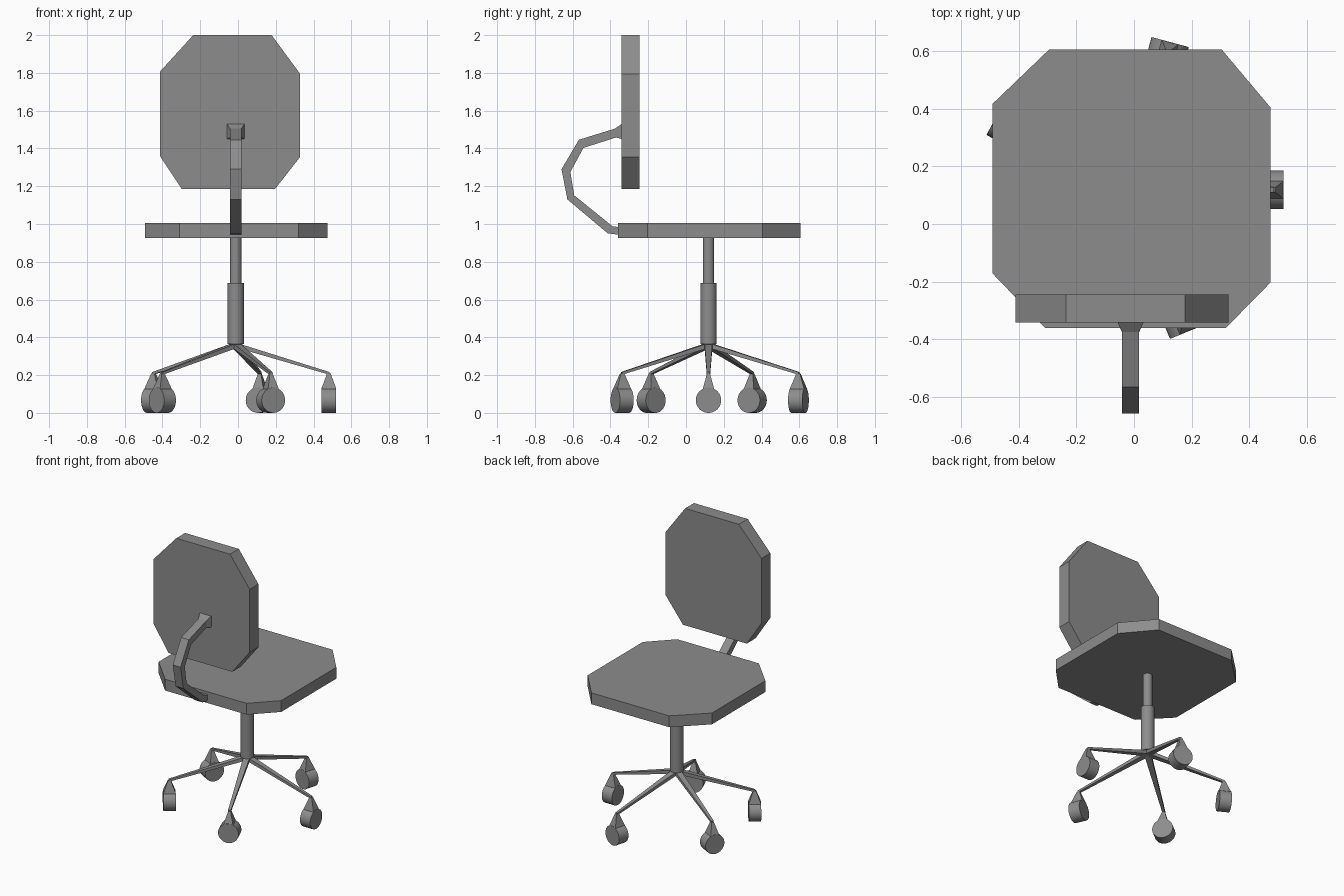
import bpy, bmesh, math
from mathutils import Matrix

if "Cube" in bpy.data.objects:
    bpy.data.objects.remove(bpy.data.objects["Cube"])

CX, CY = -0.012, 0.119  # column axis
grey = bpy.data.materials.new("dark_grey")
grey.diffuse_color = (.265, .265, .265, 1)
grey.use_nodes = True
grey.node_tree.nodes["Principled BSDF"].inputs["Base Color"].default_value = grey.diffuse_color


def loft(name, rings, smooth=False):
    """Closed solid joining a sequence of equal-sized vertex rings."""
    bm = bmesh.new()
    loops = [[bm.verts.new(p) for p in r] for r in rings]
    n = len(loops[0])
    for a, b in zip(loops, loops[1:]):
        for i in range(n):
            j = (i + 1) % n
            bm.faces.new((a[i], a[j], b[j], b[i])).smooth = smooth
    bm.faces.new(loops[0][::-1])
    bm.faces.new(loops[-1])
    bmesh.ops.recalc_face_normals(bm, faces=bm.faces)
    for e in bm.edges:
        e.smooth = e.calc_face_angle(0) < math.radians(30)
    me = bpy.data.meshes.new(name)
    bm.to_mesh(me)
    bm.free()
    me.materials.append(grey)
    ob = bpy.data.objects.new(name, me)
    bpy.context.collection.objects.link(ob)
    return ob


def circle(r, n=32):
    return [(r * math.cos(2 * math.pi * i / n),
             r * math.sin(2 * math.pi * i / n)) for i in range(n)]


def rect(hx, hy):
    return [(-hx, -hy), (hx, -hy), (hx, hy), (-hx, hy)]


# Seat: octagonal slab
seat = [(-.295, .607), (.305, .607), (.475, .405), (.475, -.203),
        (.32, -.361), (-.31, -.361), (-.492, -.172), (-.492, .418)]
loft("seat", [[(x, y, z) for x, y in seat] for z in (.926, 1.005)])

# Backrest: upright octagonal slab
back = [(-.412, 1.808), (-.237, 2.0), (.178, 2.0), (.329, 1.795),
        (.329, 1.355), (.195, 1.184), (-.297, 1.184), (-.412, 1.358)]
loft("backrest", [[(x, y, z) for x, z in back] for y in (-.342, -.245)])

# Bent support arm: outer (y, z), inner (y, z), half width
arm = [((-.35, .942), (-.35, .984), .03),
       ((-.415, .951), (-.388, .987), .03),
       ((-.628, 1.13), (-.592, 1.152), .03),
       ((-.659, 1.29), (-.612, 1.275), .03),
       ((-.567, 1.446), (-.543, 1.403), .03),
       ((-.376, 1.505), (-.37, 1.458), .03),
       ((-.34, 1.53), (-.34, 1.45), .046)]
loft("back_support_arm", [[(CX - w, *o), (CX + w, *o), (CX + w, *i), (CX - w, *i)]
                          for o, i, w in arm])

# Gas column: wide lower sleeve, thin upper rod, small tapered hub
for name, r, z0, z1 in (("column_sleeve", .043, .365, .688), ("column_rod", .03, .68, .935)):
    loft(name, [[(CX + x, CY + y, z) for x, y in circle(r)] for z in (z0, z1)], True)
loft("base_hub", [[(CX + x * s, CY + y * s, z) for x, y in circle(.043)]
                  for s, z in ((.4, .35), (1, .368))], True)

# Five legs with casters, modelled along +x and turned about the column
R = .493
for k, deg in enumerate((0, 75, 152, 218, 292)):
    turn = Matrix.Translation((CX, CY, 0)) @ Matrix.Rotation(math.radians(deg), 4, 'Z')
    leg = loft(f"leg_{k}", [[(x, y, zc + dz) for y, dz in rect(hw, ht)]
                            for x, zc, hw, ht in ((0, .359, .021, .013),
                                                  (R + .004, .209, .009, .007))])
    fork = loft(f"caster_fork_{k}", [[(R + x, y, z) for x, y in rect(hx, hy)]
                                     for hx, hy, z in ((.039, .03, .115), (.039, .03, .128),
                                                       (.01, .008, .208))])
    wheel = loft(f"caster_wheel_{k}", [[(R + dx, y, .067 + z) for y, z in circle(.067)]
                                       for dx in (-.039, .039)], True)
    for ob in (leg, fork, wheel):
        ob.data.transform(turn)
